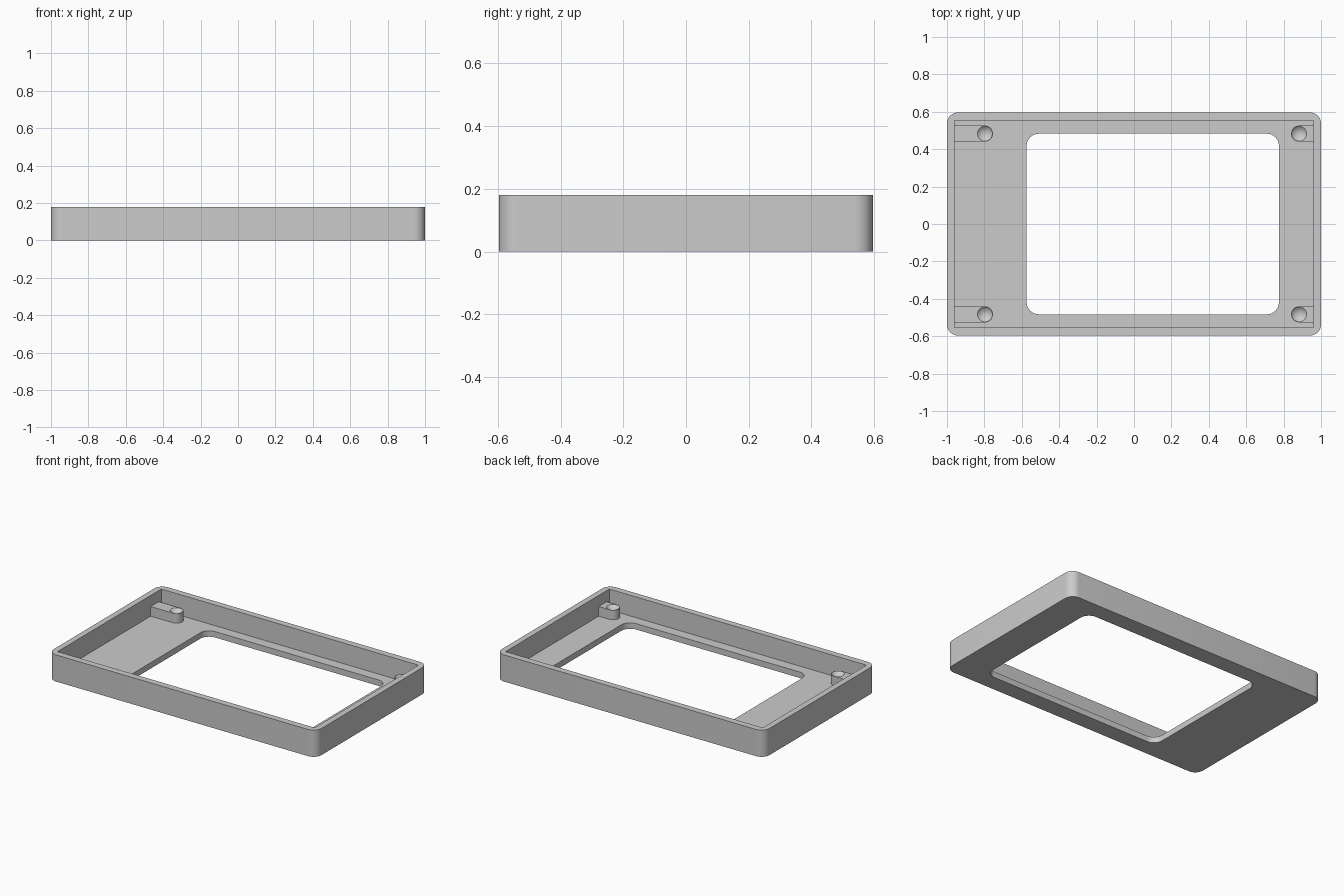
import bpy, bmesh, math

if "Cube" in bpy.data.objects:
    bpy.data.objects.remove(bpy.data.objects["Cube"])

grey = bpy.data.materials.new("plain grey")
grey.diffuse_color = (0.6, 0.6, 0.6, 1)
grey.use_nodes = True
grey.node_tree.nodes["Principled BSDF"].inputs["Base Color"].default_value = grey.diffuse_color

HALF_Y, HEIGHT, FLOOR, LUG_TOP = 0.597, 0.18, 0.04, 0.105


def prism(name, outline, z0, z1):
    """Closed solid from a counter-clockwise outline."""
    bm = bmesh.new()
    low = [bm.verts.new((x, y, z0)) for x, y in outline]
    high = [bm.verts.new((x, y, z1)) for x, y in outline]
    bm.faces.new(low[::-1])
    bm.faces.new(high)
    n = len(low)
    for i in range(n):
        j = (i + 1) % n
        bm.faces.new((low[i], low[j], high[j], high[i]))
    return finish(name, bm)


def finish(name, bm):
    bmesh.ops.recalc_face_normals(bm, faces=bm.faces)
    mesh = bpy.data.meshes.new(name)
    bm.to_mesh(mesh)
    bm.free()
    mesh.materials.append(grey)
    obj = bpy.data.objects.new(name, mesh)
    bpy.context.collection.objects.link(obj)
    return obj


def rounded_rect(x0, x1, y0, y1, r, steps=8):
    corners = [(x1 - r, y1 - r), (x0 + r, y1 - r), (x0 + r, y0 + r), (x1 - r, y0 + r)]
    return [(cx + r * math.cos(a), cy + r * math.sin(a))
            for q, (cx, cy) in enumerate(corners)
            for a in [(q + s / steps) * math.pi / 2 for s in range(steps + 1)]]


def activate(obj):
    bpy.ops.object.select_all(action='DESELECT')
    obj.select_set(True)
    bpy.context.view_layer.objects.active = obj


def cut(obj, cutter):
    mod = obj.modifiers.new("cut", 'BOOLEAN')
    mod.operation, mod.solver, mod.object = 'DIFFERENCE', 'EXACT', cutter
    activate(obj)
    bpy.ops.object.modifier_apply(modifier=mod.name)
    bpy.data.objects.remove(cutter)


def smooth(obj):
    activate(obj)
    bpy.ops.object.shade_smooth_by_angle(angle=math.radians(30))


# Tray: rounded outside, square cavity, off-centre window through the floor
tray = prism("tray", rounded_rect(-1, 1, -HALF_Y, HALF_Y, 0.06), 0, HEIGHT)
cavity = [(-0.96, -0.553), (0.96, -0.553), (0.96, 0.553), (-0.96, 0.553)]
cut(tray, prism("cavity_cutter", cavity, FLOOR, HEIGHT + 0.1))
cut(tray, prism("window_cutter", rounded_rect(-0.574, 0.775, -0.483, 0.483, 0.065), -0.1, 0.1))
smooth(tray)


# Screw lugs: round-ended blocks reaching to the end walls, with conical dimples
def lug(name, x, y, r=0.043):
    side = math.copysign(1, x)
    arc = [math.pi * (0.5 + i / 16) for i in range(17)]
    outline = [(x + side * r * math.cos(a), y + r * math.sin(a)) for a in arc]
    outline += [(side * 0.965, y - r), (side * 0.965, y + r)]
    block = prism(name, outline, FLOOR - 0.005, LUG_TOP)
    bm = bmesh.new()
    bmesh.ops.create_cone(bm, cap_ends=True, segments=32, radius1=0,
                          radius2=0.08, depth=0.08)
    bmesh.ops.remove_doubles(bm, verts=bm.verts, dist=1e-5)
    bmesh.ops.translate(bm, verts=bm.verts, vec=(x, y, LUG_TOP))
    cut(block, finish("dimple_cutter", bm))
    smooth(block)


for x, end in ((-0.797, "left"), (0.883, "right")):
    for y, depth in ((-0.483, "front"), (0.483, "back")):
        lug(f"screw_lug_{depth}_{end}", x, y)
